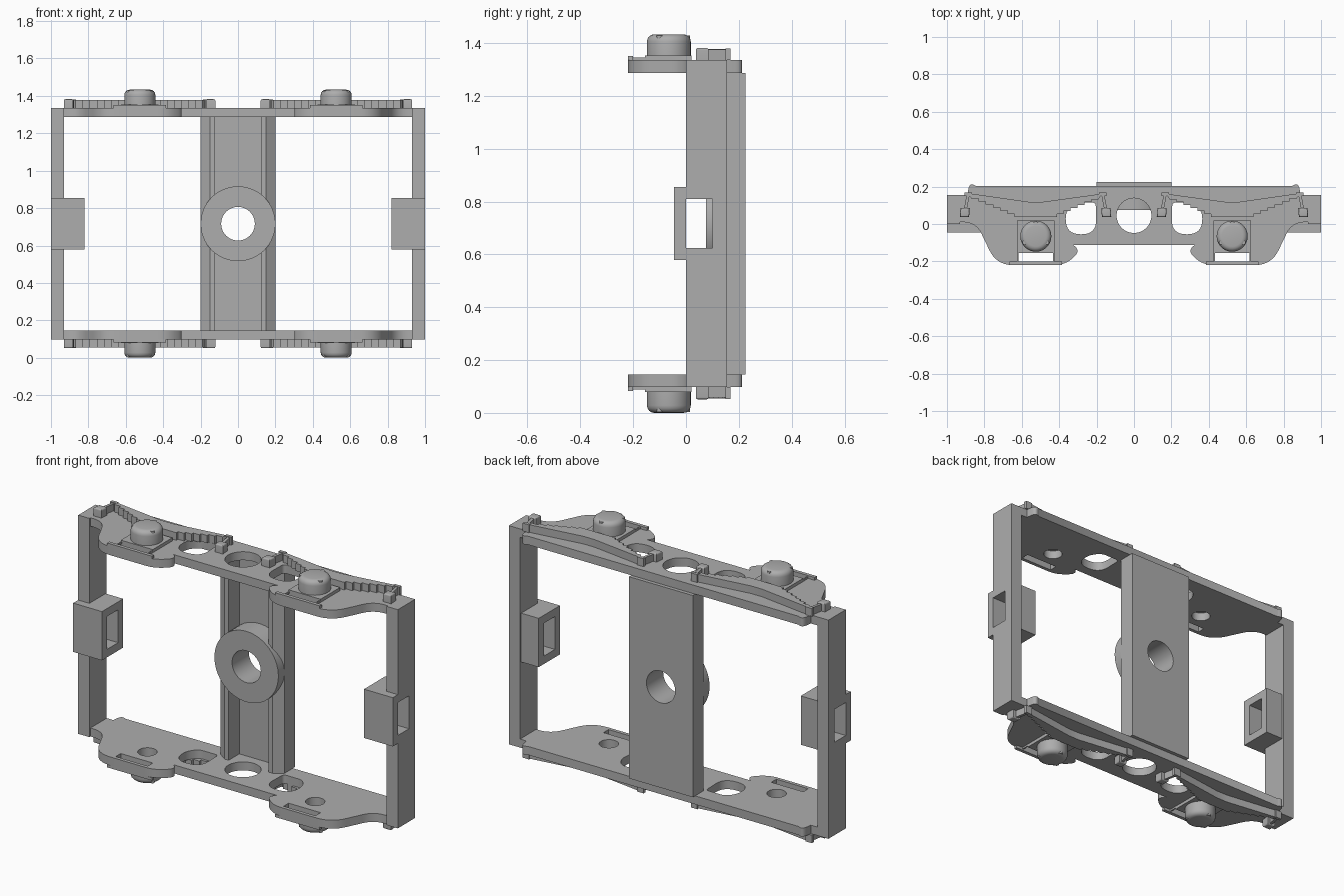
import bpy, bmesh, math
from mathutils import Vector

if "Cube" in bpy.data.objects:
    bpy.data.objects.remove(bpy.data.objects["Cube"])

MID = 0.7165                 # height of the horizontal symmetry plane
LOW, TOP = 0.5705, 0.6185    # plate faces, measured from that plane

grey = bpy.data.materials.new("matte grey")
grey.use_nodes = True
grey.diffuse_color = (0.42, 0.42, 0.42, 1)
grey.node_tree.nodes["Principled BSDF"].inputs["Base Color"].default_value = grey.diffuse_color
parts = []


def prism(name, outline, a, b, axis="z", bevel=0.0, mirror=""):
    """Extrude an outline from a to b along an axis, with an optional rounded far rim."""
    place = {"z": lambda u, v, w: (u, v, w),
             "y": lambda u, v, w: (u, w, v),
             "x": lambda u, v, w: (w, u, v)}[axis]
    bm = bmesh.new()
    base = bm.faces.new([bm.verts.new(place(u, v, a)) for u, v in outline])
    far = bmesh.ops.extrude_face_region(bm, geom=[base])["geom"]
    shift = Vector(place(0, 0, b - a))
    bmesh.ops.translate(bm, vec=shift, verts=[g for g in far if isinstance(g, bmesh.types.BMVert)])
    if bevel:
        rim = [g for g in far if isinstance(g, bmesh.types.BMEdge)]
        bmesh.ops.bevel(bm, geom=rim, offset=bevel, segments=4, profile=0.5, affect="EDGES")
    bmesh.ops.recalc_face_normals(bm, faces=bm.faces)
    mesh = bpy.data.meshes.new(name)
    bm.to_mesh(mesh)
    bm.free()
    mesh.materials.append(grey)
    obj = bpy.data.objects.new(name, mesh)
    obj.location.z = MID
    bpy.context.collection.objects.link(obj)
    if mirror:
        mod = obj.modifiers.new("Mirror", "MIRROR")
        mod.use_axis = ["x" in mirror, False, "z" in mirror]
        mod.use_mirror_merge = False
    parts.append(obj)
    return obj


def rect(u0, u1, v0, v1):
    return [(u0, v0), (u1, v0), (u1, v1), (u0, v1)]


def circle(u, v, r, n=48):
    return [(u + r * math.cos(2 * math.pi * i / n), v + r * math.sin(2 * math.pi * i / n)) for i in range(n)]


def rounded(corners, steps=8):
    """Replace each (x, y, distance) corner by a smooth curve."""
    out = []
    for i, (x, y, d) in enumerate(corners):
        p = Vector((x, y))
        if not d:
            out.append((x, y))
            continue
        before = Vector(corners[i - 1][:2])
        after = Vector(corners[(i + 1) % len(corners)][:2])
        s, e = p + (before - p).normalized() * d, p + (after - p).normalized() * d
        for k in range(steps + 1):
            t = k / steps
            out.append(tuple(s * (1 - t) ** 2 + p * 2 * t * (1 - t) + e * t * t))
    return out


def flip(outline):
    return [(-u, v) for u, v in reversed(outline)]


def cut(obj, cutters):
    """Subtract the cutters for good, ahead of any mirror."""
    bpy.context.view_layer.objects.active = obj
    for c in cutters:
        mod = obj.modifiers.new("Cut", "BOOLEAN")
        mod.operation, mod.solver, mod.object = "DIFFERENCE", "EXACT", c
        obj.modifiers.move(len(obj.modifiers) - 1, 0)
        c.hide_render = True
        bpy.ops.object.modifier_apply(modifier=mod.name)
        parts.remove(c)
        bpy.data.objects.remove(c)


# Upper and lower plates with round, D-shaped and slot openings
half = rounded([(0.88, 0.225, 0.04), (0.89, 0.155, 0), (0.94, 0.155, 0), (0.94, 0.01, 0),
                (0.845, 0.01, 0.07), (0.735, -0.22, 0.09), (0.37, -0.22, 0.055), (0.28, -0.14, 0.055)])
plate = prism("plates", half + flip(half), LOW, TOP, mirror="z")
d_hole = rounded([(0.205, 0.115, 0.02), (0.325, 0.115, 0.03), (0.365, 0.06, 0.03),
                  (0.365, -0.055, 0.08), (0.2, -0.055, 0.08)])
openings = [circle(0, 0.045, 0.093)]
for o in (d_hole, circle(0.525, -0.06, 0.05), rect(0.425, 0.625, -0.2, -0.155)):
    openings += [o, flip(o)]
cut(plate, [prism("cutter", o, LOW - 0.1, TOP + 0.1) for o in openings])

# Side posts with hollow brackets
post = prism("side_posts", rect(0.93, 1.0, 0, 0.155), -TOP, TOP, mirror="x")
cut(post, [prism("cutter", rect(0.0, 0.1, -0.093, 0.093), 0.8, 1.1, axis="x")])
bracket = prism("post_brackets", rect(-0.045, 0.145, -0.138, 0.138), 0.82, 1.0, axis="x", mirror="x")
cut(bracket, [prism("cutter", rect(0.0, 0.1, -0.093, 0.093), 0.7, 1.1, axis="x")])

# Central channel column with a ring boss
side = [(0.2, 0.225), (0.2, 0.13), (0.15, 0.095), (0.125, 0.095), (0.125, 0.19)]
column = prism("centre_column", side + flip(side), -LOW, LOW)
cut(column, [prism("cutter", circle(0, 0, 0.09), 0, 0.4, axis="y")])
ring = prism("ring_boss", circle(0, 0, 0.2, 64), 0.075, 0.2, axis="y")
cut(ring, [prism("cutter", circle(0, 0, 0.09), 0, 0.4, axis="y")])

# Knobs on square bases, with front retaining clips
KX, KY = 0.525, -0.065
prism("knob_bases", rect(KX - 0.1, KX + 0.1, -0.155, 0.02), TOP, TOP + 0.018, mirror="xz")
prism("knobs", circle(KX, KY, 0.083), TOP + 0.01, MID, bevel=0.028, mirror="xz")
for k in range(3):
    a = math.radians(90 + 120 * k)
    prism("knob_bump", circle(KX + 0.068 * math.cos(a), KY + 0.068 * math.sin(a), 0.012, 16),
          TOP + 0.05, MID - 0.004, mirror="xz")
prism("retaining_clips", rect(KX - 0.14, KX + 0.14, -0.22, -0.2), TOP, TOP + 0.016, mirror="xz")
for x in (KX - 0.1, KX + 0.093):
    prism("clip_leg", rect(x, x + 0.007, -0.2, -0.155), TOP, TOP + 0.01, mirror="xz")


# Stepped spring arms
def stairs(x0, y0, x1, y1, n=7):
    out = []
    for i in range(n):
        xa, xb = x0 + (x1 - x0) * i / n, x0 + (x1 - x0) * (i + 1) / n
        y = y0 + (y1 - y0) * (i + 0.5) / n
        out += [(xa, y), (xb, y)]
    return out


arm = [(0.89, 0.165), (0.56, 0.118), (0.49, 0.118), (0.17, 0.162)]
arm += stairs(0.19, 0.14, 0.45, 0.03) + stairs(0.6, 0.03, 0.87, 0.145)
prism("spring_arms", arm, TOP, TOP + 0.043, mirror="xz")

# Hooks at both ends of each arm
for x, lean in ((0.885, 0.018), (0.168, -0.018)):
    prism("hook_stem", [(x - 0.008, 0.165), (x + 0.008, 0.165), (x + lean + 0.008, 0.07),
                        (x + lean - 0.008, 0.07)], TOP, TOP + 0.04, mirror="xz")
    prism("hook_head", rect(x - 0.02, x + 0.02, 0.15, 0.168), TOP, TOP + 0.045, mirror="xz")
    c = x + lean
    prism("hook_foot", [(c - 0.025, 0.085), (c + 0.025, 0.085), (c + lean / 5 + 0.025, 0.038),
                        (c + lean / 5 - 0.025, 0.038)], TOP, TOP + 0.047, bevel=0.008, mirror="xz")

# Smooth the curved walls and keep the edges crisp
bpy.ops.object.select_all(action="DESELECT")
for obj in parts:
    obj.select_set(True)
bpy.context.view_layer.objects.active = plate
bpy.ops.object.shade_smooth_by_angle(angle=math.radians(30))
